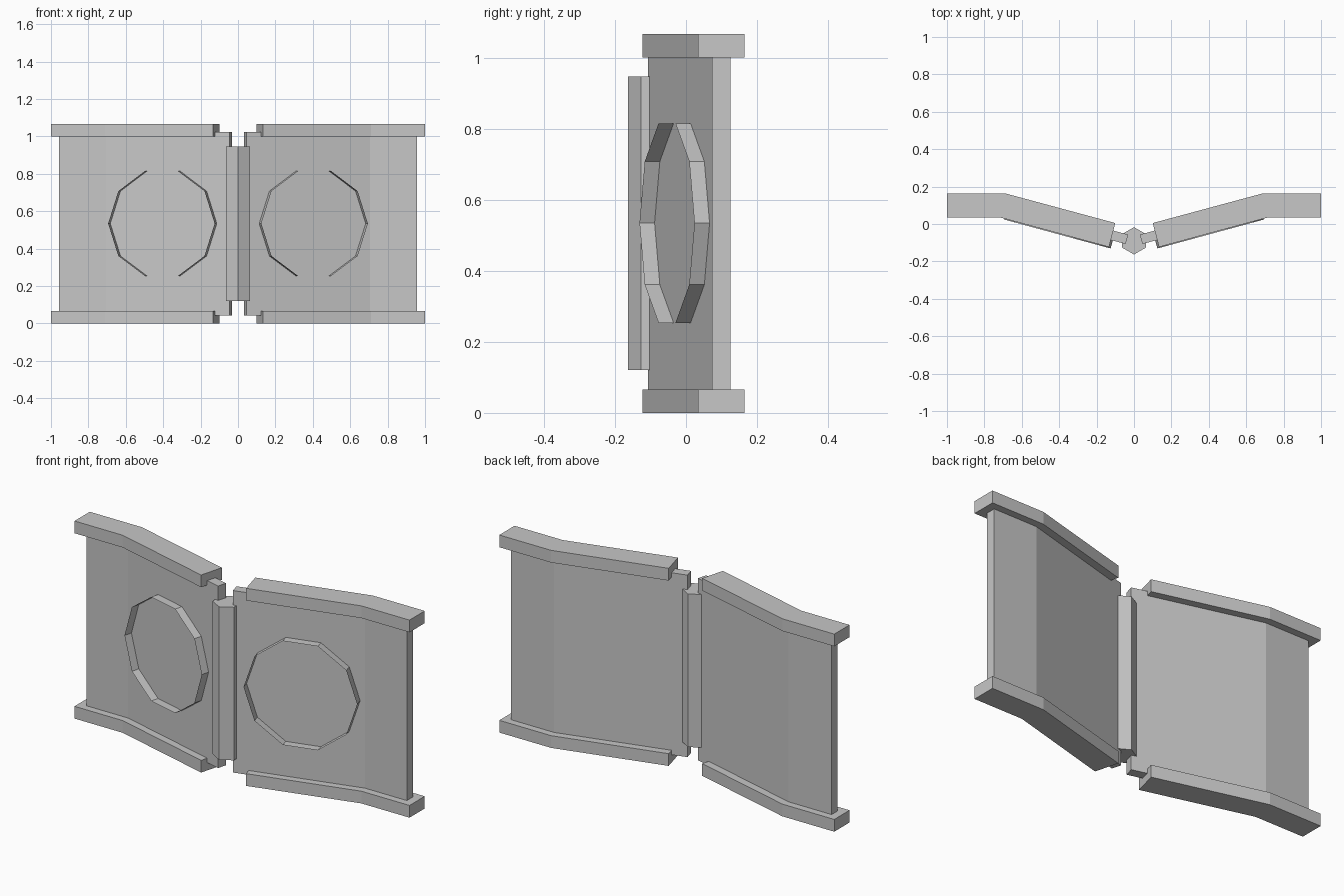
import bpy, bmesh, math
from mathutils import Vector

if "Cube" in bpy.data.objects:
    bpy.data.objects.remove(bpy.data.objects["Cube"])

grey = bpy.data.materials.new("light_grey")
grey.diffuse_color = (0.57, 0.57, 0.57, 1)
grey.use_nodes = True
grey.node_tree.nodes["Principled BSDF"].inputs["Base Color"].default_value = grey.diffuse_color


def finish(bm, name):
    bmesh.ops.recalc_face_normals(bm, faces=bm.faces)
    mesh = bpy.data.meshes.new(name)
    bm.to_mesh(mesh)
    bm.free()
    mesh.materials.append(grey)
    obj = bpy.data.objects.new(name, mesh)
    bpy.context.collection.objects.link(obj)
    return obj


def prism(name, outline, z0, z1, side=1):
    """Extrude a plan outline upward, mirrored in x when side is -1."""
    bm = bmesh.new()
    face = bm.faces.new([bm.verts.new((side * x, y, z0)) for x, y in outline])
    ext = bmesh.ops.extrude_face_region(bm, geom=[face])
    verts = [g for g in ext["geom"] if isinstance(g, bmesh.types.BMVert)]
    bmesh.ops.translate(bm, verts=verts, vec=(0, 0, z1 - z0))
    return finish(bm, name)


def ring(name, side):
    """Thin ten-sided collar standing on the slanted panel face."""
    slant = math.radians(15.2)
    along = Vector((math.cos(slant), math.sin(slant), 0))
    out = Vector((math.sin(slant), -math.cos(slant), 0))
    centre = Vector((0.398, -0.011, 0.534))
    bm = bmesh.new()
    loops = []
    for depth in (0, 0.044):
        loop = []
        for i in range(10):
            a = math.tau * i / 10
            p = centre + out * depth + along * (0.295 * math.cos(a))
            p.z += 0.295 * math.sin(a)
            p.x *= side
            loop.append(bm.verts.new(p))
        loops.append(loop)
    back, front = loops
    for i in range(10):
        j = (i + 1) % 10
        bm.faces.new((back[i], back[j], front[j], front[i]))
    return finish(bm, name)


# Plan outlines of one wing: bent thin panel and the thicker bent rail
panel_plan = [(0.045, -0.107), (0.707, 0.073), (0.957, 0.073),
              (0.957, 0.125), (0.70, 0.125), (0.031, -0.057)]
rail_plan = [(0.134, -0.123), (0.712, 0.034), (1.0, 0.034),
             (1.0, 0.164), (0.69, 0.164), (0.10, 0.005)]

for label, side in (("right", 1), ("left", -1)):
    prism(label + "_panel", panel_plan, 0.042, 1.024, side)
    prism(label + "_bottom_rail", rail_plan, 0, 0.066, side)
    prism(label + "_top_rail", rail_plan, 1.0, 1.066, side)
    ring(label + "_ring", side)

# Hexagonal hinge post between the wings
hexagon = [(0.073 * math.sin(math.tau * i / 6), -0.09 + 0.073 * math.cos(math.tau * i / 6))
           for i in range(6)]
prism("hinge_post", hexagon, 0.12, 0.946)
